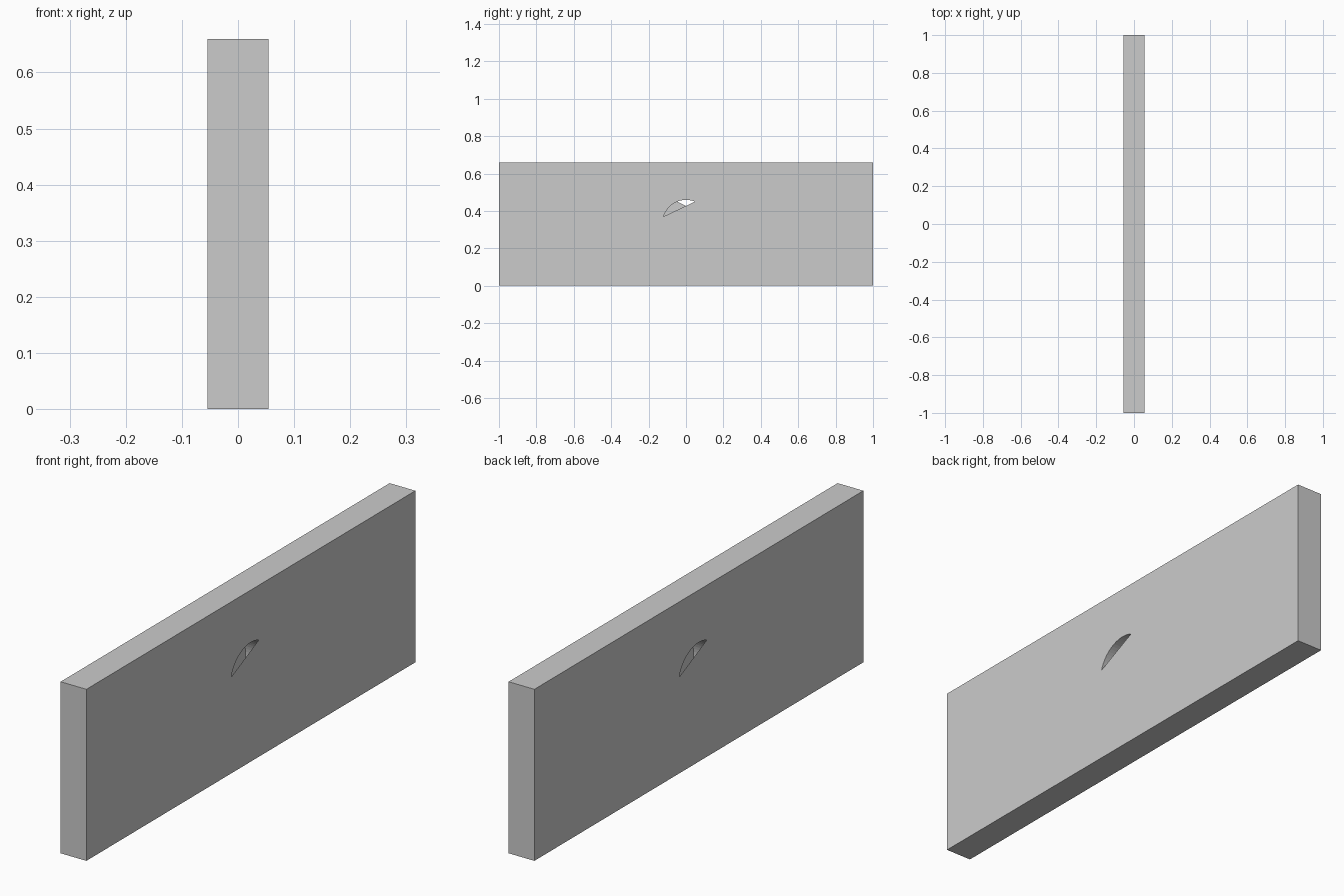
import bpy, bmesh
from math import radians, sin, cos

if "Cube" in bpy.data.objects:
    bpy.data.objects.remove(bpy.data.objects["Cube"])

HX, HY, H = 0.0547, 1.0, 0.66        # half thickness, half length, height
R, CZ, SEG = 0.125, 0.334, 64        # bore along x
STEP = 360 / SEG

bm = bmesh.new()


def ring_point(i):
    a = radians(i * STEP)
    return R * cos(a), CZ + R * sin(a)


def face(points):
    return bm.faces.new([bm.verts.new(p) for p in points])


# Broad sides: each covers the bore except for a lens-shaped opening;
# the second side is the first turned half way round z
arc = [ring_point(i) for i in range(12, 30)]   # upper right tip to lower left tip
lower = [(-HY, 0), (HY, 0), (HY, H), arc[0], arc[-1], (-HY, H)]
upper = [(-HY, H)] + arc[::-1] + [(HY, H)]
for s in (1, -1):
    for outline in (lower, upper):
        face([(s * HX, s * y, z) for y, z in outline])

# Top, bottom and the two ends
face([(-HX, -HY, H), (HX, -HY, H), (HX, HY, H), (-HX, HY, H)])
face([(-HX, -HY, 0), (-HX, HY, 0), (HX, HY, 0), (HX, -HY, 0)])
for s in (1, -1):
    face([(s * HX, s * HY, 0), (-s * HX, s * HY, 0),
          (-s * HX, s * HY, H), (s * HX, s * HY, H)])

# Wall of the round bore, facing inward
for i in range(SEG):
    (y0, z0), (y1, z1) = ring_point(i), ring_point(i + 1)
    face([(HX, y0, z0), (-HX, y0, z0), (-HX, y1, z1), (HX, y1, z1)][::-1])

bmesh.ops.remove_doubles(bm, verts=bm.verts, dist=1e-5)
bm.normal_update()
# Make sure the bore wall points toward its axis
for f in bm.faces:
    c = f.calc_center_median()
    if abs(c.x) < 1e-4 and abs(c.y) < 0.2 and 0.1 < c.z < 0.5:
        if f.normal.y * c.y + f.normal.z * (c.z - CZ) > 0:
            f.normal_flip()
# Clean triangulation of the concave sides
bmesh.ops.triangulate(bm, faces=[f for f in bm.faces if len(f.verts) > 4])

mesh = bpy.data.meshes.new("wall_panel")
bm.to_mesh(mesh)
bm.free()
panel = bpy.data.objects.new("wall_panel", mesh)
bpy.context.collection.objects.link(panel)
